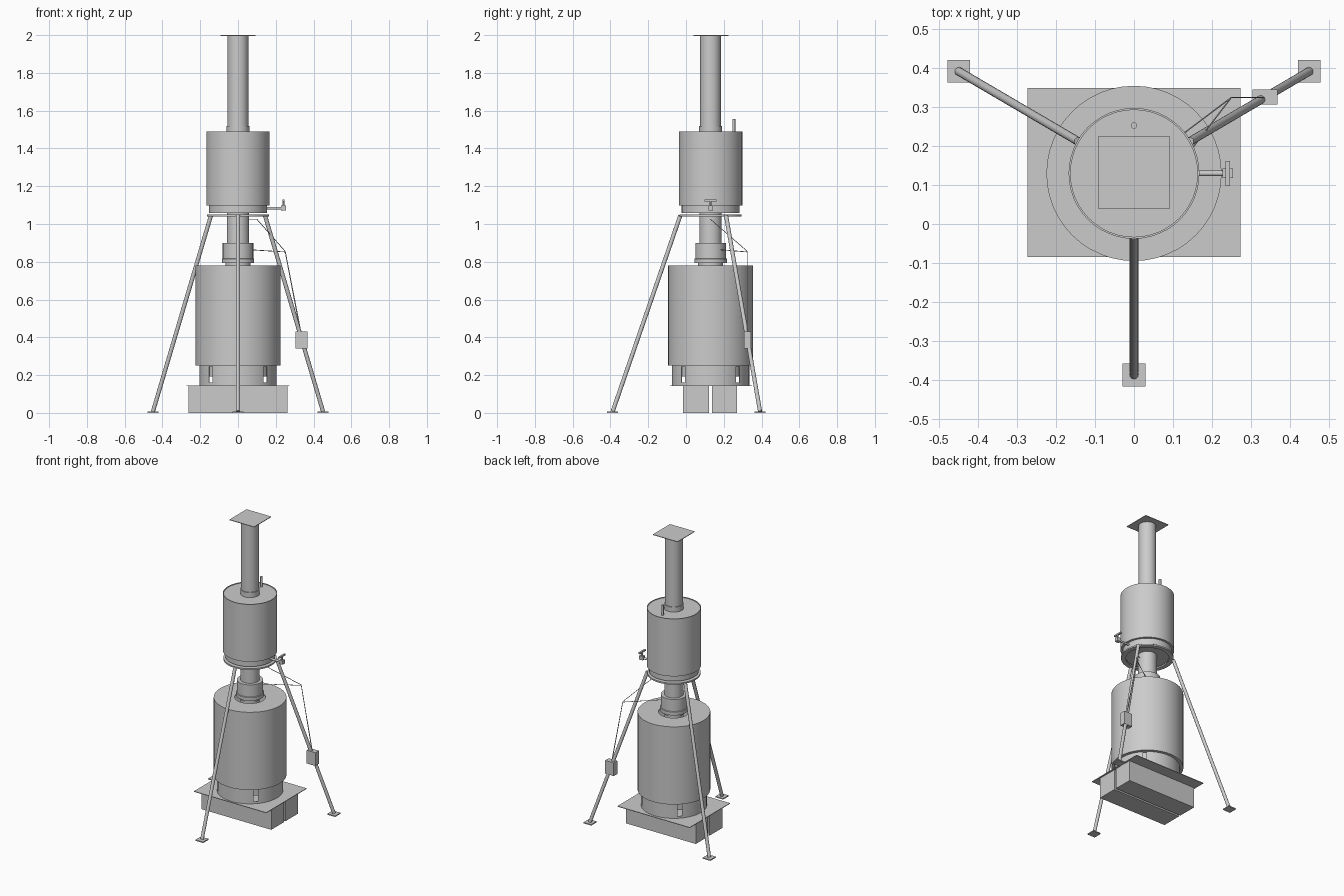
import bpy
import bmesh
import math
from mathutils import Vector

if "Cube" in bpy.data.objects:
    bpy.data.objects.remove(bpy.data.objects["Cube"], do_unlink=True)

AXIS_Y = 0.13  # the stove stands behind the origin

steel = bpy.data.materials.new("grey steel")
steel.use_nodes = True
GREY = (0.6, 0.6, 0.6, 1)
steel.diffuse_color = GREY
steel.node_tree.nodes["Principled BSDF"].inputs["Base Color"].default_value = GREY


def finish(name, bm, smooth=False):
    bmesh.ops.recalc_face_normals(bm, faces=bm.faces)
    mesh = bpy.data.meshes.new(name)
    bm.to_mesh(mesh)
    bm.free()
    mesh.materials.append(steel)
    obj = bpy.data.objects.new(name, mesh)
    bpy.context.collection.objects.link(obj)
    if smooth:
        bpy.ops.object.select_all(action="DESELECT")
        obj.select_set(True)
        bpy.context.view_layer.objects.active = obj
        bpy.ops.object.shade_smooth_by_angle(angle=math.radians(35))
    return obj


def box(name, low, high):
    low, high = Vector(low), Vector(high)
    bm = bmesh.new()
    bmesh.ops.create_cube(bm, size=1)
    for v in bm.verts:
        v.co = (low + high) / 2 + v.co * (high - low)
    return finish(name, bm)


def lathe(name, profile, sides=48):
    """Spin a closed (radius, height) outline around the stove axis."""
    bm = bmesh.new()
    rings = []
    for i in range(sides):
        a = math.tau * i / sides
        rings.append([bm.verts.new((r * math.cos(a), AXIS_Y + r * math.sin(a), z))
                      for r, z in profile])
    n = len(profile)
    for i in range(sides):
        p, q = rings[i], rings[(i + 1) % sides]
        for j in range(n):
            k = (j + 1) % n
            bm.faces.new((p[j], q[j], q[k], p[k]))
    return finish(name, bm, True)


def tube(name, outer, inner, bottom, top):
    return lathe(name, [(outer, bottom), (outer, top), (inner, top), (inner, bottom)])


def rod(name, start, end, radius, sides=16):
    start, end = Vector(start), Vector(end)
    d = end - start
    bm = bmesh.new()
    bmesh.ops.create_cone(bm, cap_ends=True, segments=sides, radius1=radius,
                          radius2=radius, depth=d.length)
    turn = d.to_track_quat("Z", "Y")
    for v in bm.verts:
        v.co = turn @ v.co + (start + end) / 2
    return finish(name, bm, True)


# Base: two blocks and a thin plate
box("front_block", (-0.263, -0.017, 0), (0.263, 0.123, 0.142))
box("back_block", (-0.263, 0.137, 0), (0.263, 0.27, 0.142))
box("base_plate", (-0.273, -0.085, 0.142), (0.273, 0.35, 0.146))

# Skirt with four diagonal air slots
skirt = tube("skirt", 0.205, 0.2, 0.146, 0.26)
for i in range(4):
    a = math.pi / 4 + i * math.pi / 2
    cutter = box("slot_cutter", (-0.03, -0.014, -0.043), (0.03, 0.014, 0.043))
    cutter.location = (0.205 * math.cos(a), AXIS_Y + 0.205 * math.sin(a), 0.203)
    cutter.rotation_euler.z = a
    cutter.hide_render = True
    cutter.hide_set(True)
    mod = skirt.modifiers.new("slot", "BOOLEAN")
    mod.object = cutter
    mod.operation = "DIFFERENCE"
    mod.solver = "EXACT"
tube("inner_vessel", 0.185, 0.18, 0.192, 0.3)

# Lower drum, open around the flue
lathe("lower_drum", [(0.225, 0.25), (0.225, 0.78), (0.095, 0.78), (0.095, 0.774),
                     (0.219, 0.774), (0.219, 0.256), (0.2, 0.256), (0.2, 0.25)])

# Flue, its sliding collar, and the chimney
tube("lower_flue", 0.059, 0.054, 0.70, 1.06)
lathe("flue_collar", [(0.086, 0.793), (0.086, 0.816), (0.081, 0.818), (0.081, 0.9),
                      (0.054, 0.9), (0.054, 0.793)])
tube("collar_neck", 0.066, 0.054, 0.775, 0.795)
tube("chimney", 0.055, 0.05, 1.04, 1.998)
tube("chimney_sleeve", 0.06, 0.05, 1.48, 1.52)
box("chimney_cap", (-0.093, 0.04, 1.996), (0.093, 0.225, 2.0))

# Upper tank with a slightly recessed lid and a narrower bottom
lathe("upper_tank", [(0.054, 1.058), (0.153, 1.058), (0.153, 1.098), (0.168, 1.098),
                     (0.168, 1.49), (0.163, 1.49), (0.163, 1.486), (0.054, 1.486)])
tube("tripod_ring", 0.165, 0.135, 1.04, 1.05)
rod("vent_pipe", (0, 0.253, 1.48), (0, 0.253, 1.555), 0.008)

# Tap
rod("tap_pipe", (0.145, AXIS_Y, 1.083), (0.235, AXIS_Y, 1.083), 0.007)
box("tap_body", (0.227, 0.118, 1.072), (0.254, 0.142, 1.098))
rod("tap_stem", (0.241, AXIS_Y, 1.095), (0.241, AXIS_Y, 1.125), 0.005)
box("tap_handle", (0.235, 0.098, 1.119), (0.247, 0.162, 1.129))

# Tripod
legs = {"front": ((0, -0.03), (0, -0.388)),
        "left": ((0.143, 0.212), (0.45, 0.392)),
        "right": ((-0.143, 0.212), (-0.45, 0.392))}
for side, (top, foot) in legs.items():
    rod(side + "_leg", (*top, 1.045), (*foot, 0.008), 0.011)
    x, y = foot
    box(side + "_foot", (x - 0.029, y - 0.029, 0), (x + 0.029, y + 0.029, 0.007))

# Control box and its sensor wires
box("control_box", (0.304, 0.307, 0.34), (0.369, 0.345, 0.43))
wires = {"upper_wire": [(0.04, 0.13, 1.025), (0.1, 0.13, 1.025), (0.25, 0.325, 0.855),
                        (0.335, 0.325, 0.42)],
         "lower_wire": [(0.06, 0.182, 0.864), (0.25, 0.325, 0.852), (0.332, 0.325, 0.42)]}
for name, points in wires.items():
    for a, b in zip(points, points[1:]):
        rod(name, a, b, 0.002, 6)
